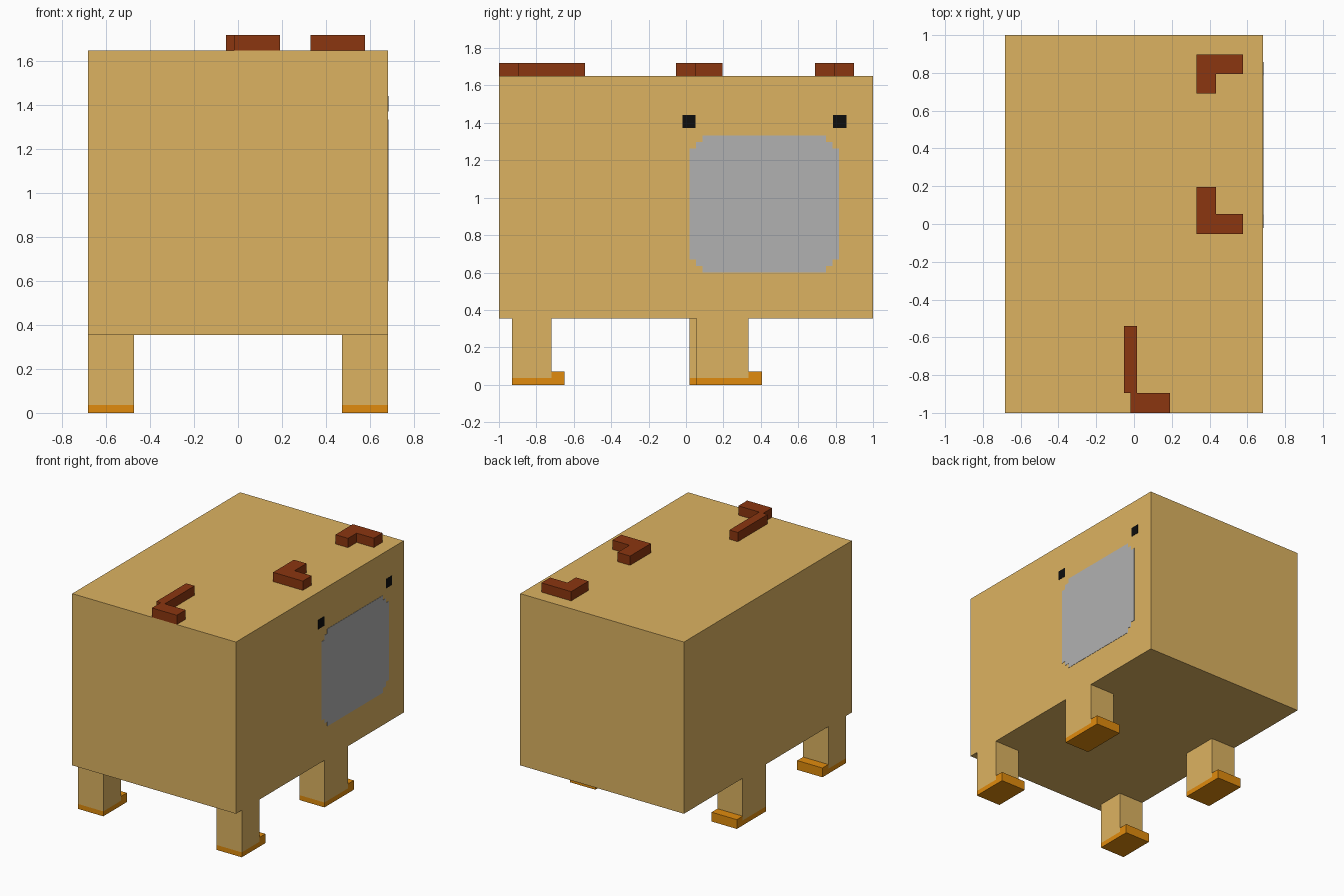
import bpy, bmesh
from mathutils import Vector

if "Cube" in bpy.data.objects:
    bpy.data.objects.remove(bpy.data.objects["Cube"])


def material(name, rgb):
    m = bpy.data.materials.new(name)
    m.diffuse_color = (*rgb, 1)
    m.use_nodes = True
    m.node_tree.nodes["Principled BSDF"].inputs["Base Color"].default_value = m.diffuse_color
    return m


TAN = material("tan", (0.72, 0.45, 0.12))
ORANGE = material("orange", (0.75, 0.26, 0.004))
BROWN = material("brown", (0.26, 0.037, 0.005))
GREY = material("light grey", (0.44, 0.44, 0.44))
BLACK = material("black", (0.004, 0.004, 0.004))


def prism(name, profile, axis, start, end, mat):
    """Extrude a 2D outline along x (outline in y, z) or z (outline in x, y)."""
    bm = bmesh.new()
    place = (lambda a, b: (start, a, b)) if axis == "x" else (lambda a, b: (a, b, start))
    face = bm.faces.new([bm.verts.new(place(a, b)) for a, b in profile])
    grown = bmesh.ops.extrude_face_region(bm, geom=[face])["geom"]
    shift = Vector((end - start, 0, 0)) if axis == "x" else Vector((0, 0, end - start))
    bmesh.ops.translate(bm, vec=shift, verts=[g for g in grown if isinstance(g, bmesh.types.BMVert)])
    bmesh.ops.recalc_face_normals(bm, faces=bm.faces)
    mesh = bpy.data.meshes.new(name)
    bm.to_mesh(mesh)
    bm.free()
    mesh.materials.append(mat)
    obj = bpy.data.objects.new(name, mesh)
    bpy.context.collection.objects.link(obj)
    return obj


def rect(a0, a1, b0, b1):
    return [(a0, b0), (a1, b0), (a1, b1), (a0, b1)]


BASE, TOP, SIDE = 0.355, 1.65, 0.683

# Body
prism("body", rect(-SIDE, SIDE, -1, 1), "z", BASE, TOP, TAN)

# Legs with a thin sole that rises into a toe
SOLE, TOE = 0.037, 0.07
for name, x0, y0, y1 in [
    ("front_left", -SIDE, -0.93, -0.72),
    ("front_right", 0.473, -0.93, -0.72),
    ("back_left", -SIDE, 0.02, 0.30),
    ("back_right", 0.473, 0.055, 0.335),
]:
    prism(name + "_leg", rect(y0, y1, SOLE, BASE), "x", x0, x0 + 0.21, TAN)
    foot = [(y0, 0), (y1 + TOE, 0), (y1 + TOE, TOE), (y1, TOE), (y1, SOLE), (y0, SOLE)]
    prism(name + "_foot", foot, "x", x0, x0 + 0.21, ORANGE)

# Bent ridges on the top
corner_ridges = {
    "back_ridge": [(0.33, 0.69), (0.435, 0.69), (0.435, 0.793), (0.578, 0.793),
                   (0.578, 0.897), (0.33, 0.897)],
    "middle_ridge": [(0.33, -0.053), (0.578, -0.053), (0.578, 0.053), (0.435, 0.053),
                     (0.435, 0.195), (0.33, 0.195)],
    "front_ridge": [(-0.018, -1), (0.19, -1), (0.19, -0.895), (0.016, -0.895),
                    (0.016, -0.54), (-0.054, -0.54), (-0.054, -0.895), (-0.018, -0.895)],
}
for name, outline in corner_ridges.items():
    prism(name, outline, "z", TOP, 1.72, BROWN)

# Side plate with stepped corners
cy, cz, hy, hz = 0.418, 0.967, 0.4, 0.367
steps = [(0, 0.07), (0.035, 0.07), (0.035, 0.035), (0.07, 0.035), (0.07, 0)]
plate = []
for sy, sz in [(1, 1), (-1, 1), (-1, -1), (1, -1)]:
    for dy, dz in steps if sy * sz > 0 else reversed(steps):
        plate.append((cy + sy * (hy - dy), cz + sz * (hz - dz)))
prism("side_plate", plate, "x", SIDE, SIDE + 0.002, GREY)

# Eyes
for name, y in [("left_eye", -0.02), ("right_eye", 0.787)]:
    prism(name, rect(y, y + 0.07, 1.372, 1.442), "x", SIDE, SIDE + 0.002, BLACK)
